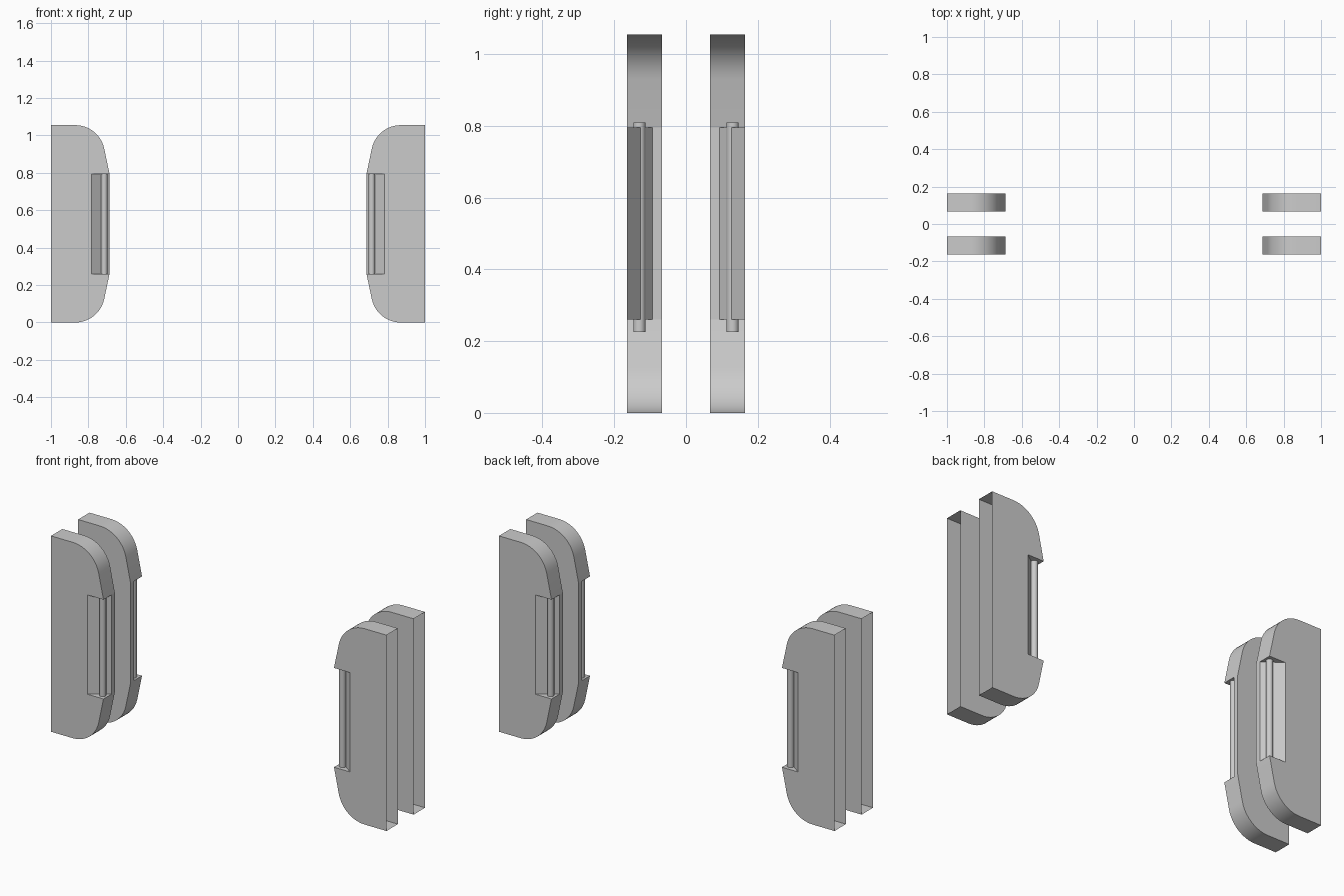
import bpy, bmesh
from math import cos, sin, radians

if "Cube" in bpy.data.objects:
    bpy.data.objects.remove(bpy.data.objects["Cube"])

X_IN, X_OUT, X_NOTCH = 0.687, 1.0, 0.783     # inner edge, open outer end, notch depth
Y_FACE, Y_BACK, Y_NOTCH = -0.164, -0.067, -0.094
H, Z_LOW, Z_HIGH = 1.055, 0.26, 0.795        # height and notch range


def finish(bm, name, angle):
    """Make an object, mirror it to all four places and shade it."""
    mesh = bpy.data.meshes.new(name)
    bm.to_mesh(mesh)
    bm.free()
    ob = bpy.data.objects.new(name, mesh)
    bpy.context.collection.objects.link(ob)
    mod = ob.modifiers.new("Mirror", 'MIRROR')
    mod.use_axis = (True, True, False)
    mod.use_mirror_merge = False
    bpy.ops.object.select_all(action='DESELECT')
    ob.select_set(True)
    bpy.context.view_layer.objects.active = ob
    bpy.ops.object.shade_smooth_by_angle(angle=radians(angle))
    return ob


# Plate outline: rounded top corner, straight inner edge, rounded bottom corner
SEG, R = 12, 0.158
arc = [(0.87 + R * cos(radians(90 + 78 * i / SEG)),
        H - R + R * sin(radians(90 + 78 * i / SEG))) for i in range(SEG + 1)]
upper = [(X_OUT, H)] + arc + [(X_IN, Z_HIGH)]
outline = upper + [(x, H - z) for x, z in reversed(upper)]
a = len(upper) - 1
b = a + 1

# Plate shell, open at its outer end, with a slanted notch in the inner corner
bm = bmesh.new()
front = [bm.verts.new((x, Y_FACE, z)) for x, z in outline]
back = [bm.verts.new((x, Y_BACK, z)) for x, z in outline]
n1, n2 = (bm.verts.new((X_NOTCH, Y_FACE, z)) for z in (Z_HIGH, Z_LOW))
m1, m2 = (bm.verts.new((X_IN, Y_NOTCH, z)) for z in (Z_HIGH, Z_LOW))
front_face = bm.faces.new(front[:b] + [n1, n2] + front[b:])
bm.faces.new(list(reversed(back)))
for i in range(len(outline) - 1):
    if i == a:                                # strip beside the notch
        loop = [m1, back[a], back[b], m2]
    elif i == a - 1:
        loop = [front[i], back[i], back[a], m1, front[a]]
    elif i == b:
        loop = [front[b], m2, back[b], back[i + 1], front[i + 1]]
    else:
        loop = [front[i], back[i], back[i + 1], front[i + 1]]
    bm.faces.new(loop)
bm.faces.new((n1, m1, m2, n2))                # slanted notch wall
bm.faces.new((front[a], m1, n1))              # notch ceiling
bm.faces.new((front[b], n2, m2))              # notch floor
bmesh.ops.recalc_face_normals(bm, faces=bm.faces)
bm.normal_update()
if front_face.normal.y > 0:
    bmesh.ops.reverse_faces(bm, faces=bm.faces)
finish(bm, "side_plates", 10)

# Vertical pin standing in each notch
bm = bmesh.new()
z0, z1 = 0.225, 0.81
bmesh.ops.create_cone(bm, cap_ends=True, segments=20, radius1=0.017,
                      radius2=0.017, depth=z1 - z0)
bmesh.ops.translate(bm, verts=bm.verts, vec=(0.715, -0.13, (z0 + z1) / 2))
finish(bm, "notch_pins", 30)
